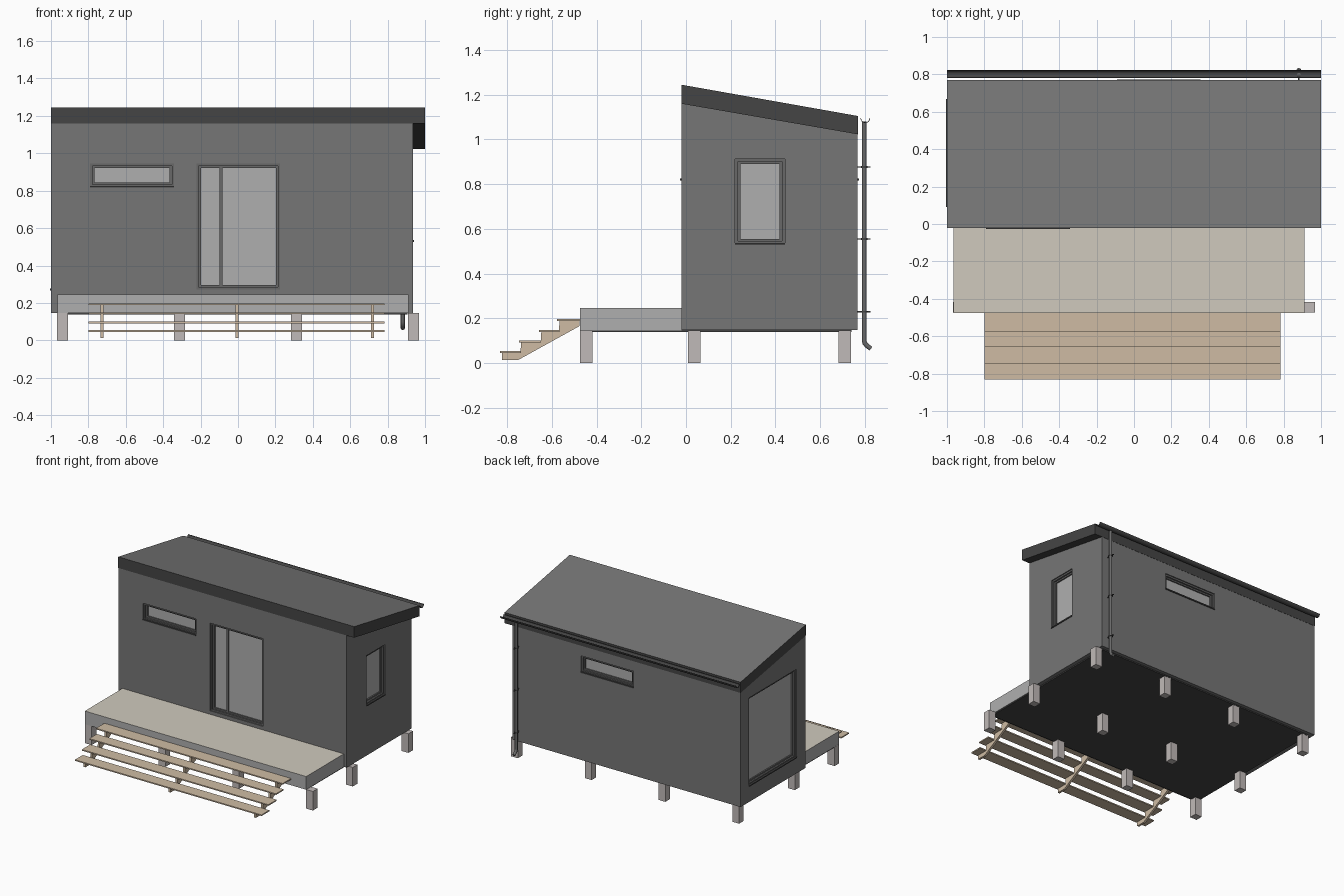
import bpy, bmesh, math
from mathutils import Vector

if "Cube" in bpy.data.objects:
    bpy.data.objects.remove(bpy.data.objects["Cube"])


def material(name, r, g, b):
    m = bpy.data.materials.new(name)
    m.diffuse_color = (r, g, b, 1)
    m.use_nodes = True
    m.node_tree.nodes["Principled BSDF"].inputs["Base Color"].default_value = m.diffuse_color
    return m


CLAD = material("dark_cladding", .18, .18, .18)
TRIM = material("charcoal_trim", .06, .06, .06)
FRAME = material("frame_grey", .14, .14, .14)
PALE = material("pale_grey", .43, .43, .43)
DECK = material("deck_beige", .63, .59, .51)
WOOD = material("step_wood", .62, .5, .37)
PILE = material("pile_concrete", .53, .49, .48)


def add_object(name, bm, *mats):
    bmesh.ops.recalc_face_normals(bm, faces=bm.faces)
    me = bpy.data.meshes.new(name)
    bm.to_mesh(me)
    bm.free()
    for m in mats:
        me.materials.append(m)
    ob = bpy.data.objects.new(name, me)
    bpy.context.collection.objects.link(ob)
    return ob


def add_box(bm, lo, hi):
    vs = bmesh.ops.create_cube(bm, size=1)["verts"]
    for v in vs:
        v.co = Vector([(a + b) / 2 + c * (b - a) for a, b, c in zip(lo, hi, v.co)])


def box(name, lo, hi, *mats):
    bm = bmesh.new()
    add_box(bm, lo, hi)
    return add_object(name, bm, *mats)


def prism(name, yz, x0, x1, *mats):
    """Side profile in y and z, extruded along x."""
    bm = bmesh.new()
    face = bm.faces.new([bm.verts.new((x0, y, z)) for y, z in yz])
    new = bmesh.ops.extrude_face_region(bm, geom=[face])["geom"]
    bmesh.ops.translate(bm, vec=(x1 - x0, 0, 0),
                        verts=[g for g in new if isinstance(g, bmesh.types.BMVert)])
    return add_object(name, bm, *mats)


def activate(ob):
    bpy.ops.object.select_all(action='DESELECT')
    ob.select_set(True)
    bpy.context.view_layer.objects.active = ob


X0, X1, Y0, Y1 = -1.0, .935, -.02, .767

# Wall body and mono-pitch roof
walls = prism("walls", [(Y0, .147), (Y1, .147), (Y1, 1.03), (Y0, 1.165)], X0, X1, CLAD)
roof = prism("roof", [(Y0 - .001, 1.16), (Y1 + .002, 1.023), (Y1 + .002, 1.105),
                      (Y0 - .001, 1.245)], -1.001, 1.0, TRIM, CLAD)
for p in roof.data.polygons:
    if p.normal.z > .5:
        p.material_index = 1

# Openings: points on each wall from (along, depth inward)
WALL = {
    "front": lambda u, d: (u, Y0 + d),
    "back": lambda u, d: (u, Y1 - d),
    "right": lambda u, d: (X1 - d, u),
    "left": lambda u, d: (X0 + d, u),
}
cuts = bmesh.new()


def wall_box(bm, side, u0, u1, z0, z1, d0, d1):
    a, b = WALL[side](u0, d0), WALL[side](u1, d1)
    add_box(bm, (min(a[0], b[0]), min(a[1], b[1]), z0),
            (max(a[0], b[0]), max(a[1], b[1]), z1))


def ring(bm, side, u0, u1, z0, z1, w, d0, d1):
    wall_box(bm, side, u0, u0 + w, z0, z1, d0, d1)
    wall_box(bm, side, u1 - w, u1, z0, z1, d0, d1)
    wall_box(bm, side, u0 + w, u1 - w, z0, z0 + w, d0, d1)
    wall_box(bm, side, u0 + w, u1 - w, z1 - w, z1, d0, d1)


def opening(name, side, u0, u1, z0, z1, sill=True, mullion=None):
    wall_box(cuts, side, u0, u1, z0, z1, -.05, .04)
    bm = bmesh.new()
    ring(bm, side, u0, u1, z0, z1, .012, .008, .04)
    ring(bm, side, u0 + .012, u1 - .012, z0 + .012, z1 - .012, .011, .02, .04)
    if mullion is not None:
        wall_box(bm, side, mullion - .008, mullion + .008, z0 + .023, z1 - .023, .02, .04)
    add_object(name + "_frame", bm, FRAME)
    bm = bmesh.new()
    wall_box(bm, side, u0 + .02, u1 - .02, z0 + .02, z1 - .02, .03, .04)
    add_object(name + "_glass", bm, PALE)
    if sill:
        bm = bmesh.new()
        wall_box(bm, side, u0, u1, z0 - .006, z0 + .003, -.006, .02)
        add_object(name + "_sill", bm, TRIM)


opening("sliding_door", "front", -.222, .225, .273, .945, sill=False, mullion=-.09)
opening("front_window", "front", -.79, -.342, .822, .945)
opening("back_window", "back", -.09, .355, .822, .945)
opening("right_window", "right", .22, .442, .533, .913)
opening("left_window", "left", .09, .668, .273, .945)

cutter = add_object("opening_cutter", cuts)
mod = walls.modifiers.new("openings", 'BOOLEAN')
mod.object = cutter
mod.solver = 'EXACT'
activate(walls)
bpy.ops.object.modifier_apply(modifier=mod.name)
bpy.data.objects.remove(cutter)

# Floor slab, deck and foundation piles
box("floor_slab", (-.96, -.46, .138), (.905, .74, .149), TRIM)
deck = box("deck", (-.966, -.475, .145), (.911, Y0, .246), PALE, DECK)
for p in deck.data.polygons:
    if p.normal.z > .5:
        p.material_index = 1
for i, y in enumerate((-.446, .036, .71)):
    for j in range(4):
        x = -.938 + j * .6253
        box(f"pile_{i}_{j}", (x - .029, y - .028, 0), (x + .029, y + .028, .146), PILE)

# Steps: four treads on three saw-tooth stringers
treads = [(-.576, -.475, .197), (-.657, -.566, .149), (-.748, -.648, .1), (-.832, -.738, .054)]
for i, (y0, y1, z) in enumerate(treads):
    box(f"tread_{i}", (-.8, y0, z - .009), (.782, y1, z), WOOD)
saw = [(-.822, .013), (-.752, .013), (-.477, .165)]
for y0, y1, z in treads:
    saw += [(y1 - .002, z - .009), (y0 + .01, z - .009)]
for x in (-.727, -.005, .72):
    prism("stringer", saw, x - .008, x + .008, WOOD)

# Half-round gutter
arc = [math.pi * (1 + i / 12) for i in range(13)]
profile = [(.802 + r * math.cos(a), 1.096 + r * math.sin(a))
           for r, seq in ((.022, arc), (.019, arc[::-1])) for a in seq]
gutter = prism("gutter", profile, -1.0, 1.0, TRIM)
activate(gutter)
bpy.ops.object.shade_smooth_by_angle(angle=math.radians(30))

# Downpipe with kicked-out foot
cu = bpy.data.curves.new("downpipe", 'CURVE')
cu.dimensions = '3D'
cu.bevel_depth = .011
cu.bevel_resolution = 3
cu.use_fill_caps = True
sp = cu.splines.new('POLY')
path = [(.797, 1.08), (.797, .1), (.8, .088), (.808, .079), (.827, .064)]
sp.points.add(len(path) - 1)
for pt, (y, z) in zip(sp.points, path):
    pt.co = (.881, y, z, 1)
pipe = bpy.data.objects.new("downpipe", cu)
bpy.context.collection.objects.link(pipe)
cu.materials.append(FRAME)
activate(pipe)
bpy.ops.object.convert(target='MESH')
bpy.ops.object.shade_smooth_by_angle(angle=math.radians(40))

# Pipe clamps
for i, z in enumerate((.23, .555, .877)):
    bm = bmesh.new()
    vs = bmesh.ops.create_cone(bm, cap_ends=True, segments=16, radius1=.015,
                               radius2=.015, depth=.007)["verts"]
    bmesh.ops.translate(bm, vec=(.881, .797, z), verts=vs)
    add_box(bm, (.877, Y1 - .01, z - .003), (.885, .826, z + .003))
    add_object(f"pipe_clamp_{i}", bm, TRIM)
